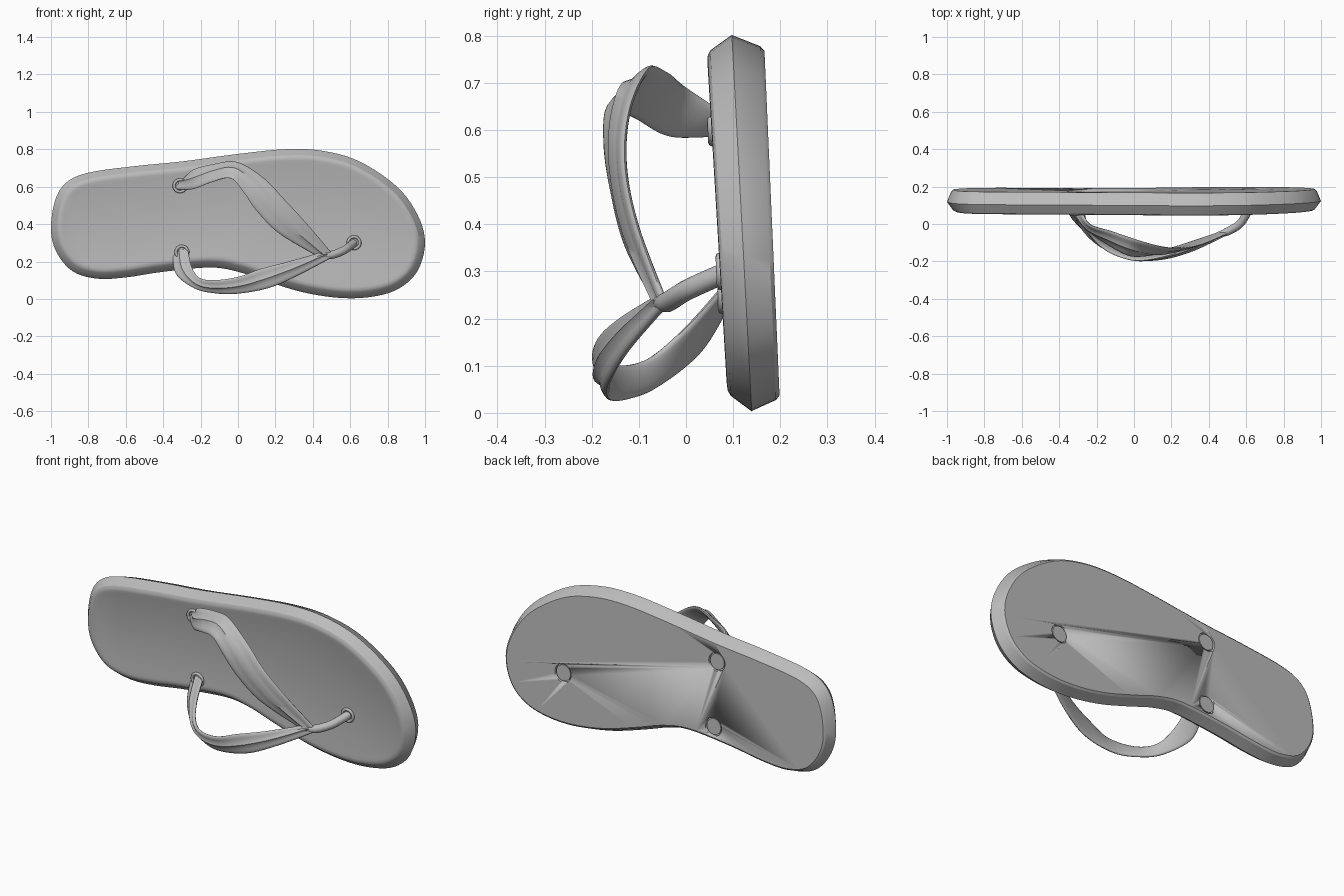
import bpy, bmesh, math
from mathutils import Vector

cube = bpy.data.objects.get("Cube")
if cube:
    bpy.data.objects.remove(cube, do_unlink=True)

grey = bpy.data.materials.new("rubber_grey")
grey.use_nodes = True
GREY = (0.5, 0.5, 0.5, 1)
grey.diffuse_color = GREY
grey.node_tree.nodes["Principled BSDF"].inputs["Base Color"].default_value = GREY


def spline(points, steps, closed=False):
    """Catmull-Rom curve through the points."""
    pts = [Vector(p) for p in points]
    n = len(pts)
    get = (lambda i: pts[i % n]) if closed else (lambda i: pts[max(0, min(n - 1, i))])
    out = []
    for i in range(n if closed else n - 1):
        a, b, c, d = (get(i + k) for k in (-1, 0, 1, 2))
        for s in range(steps):
            t = s / steps
            out.append(0.5 * (2 * b + (c - a) * t + (2 * a - 5 * b + 4 * c - d) * t ** 2
                              + (3 * b - a - 3 * c + d) * t ** 3))
    return out if closed else out + [pts[-1]]


def loft(name, rings, angle):
    """Skin closed rings of points and cap both ends."""
    bm = bmesh.new()
    loops = [[bm.verts.new(p) for p in ring] for ring in rings]
    n = len(loops[0])
    for r, s in zip(loops, loops[1:]):
        for i in range(n):
            bm.faces.new((r[i], r[(i + 1) % n], s[(i + 1) % n], s[i]))
    bm.faces.new(loops[0])
    bm.faces.new(loops[-1])
    bmesh.ops.recalc_face_normals(bm, faces=bm.faces)
    mesh = bpy.data.meshes.new(name)
    bm.to_mesh(mesh)
    bm.free()
    obj = bpy.data.objects.new(name, mesh)
    bpy.context.collection.objects.link(obj)
    return finish(obj, name, angle)


def finish(obj, name, angle):
    obj.name = name
    obj.data.materials.clear()
    obj.data.materials.append(grey)
    bpy.ops.object.select_all(action="DESELECT")
    obj.select_set(True)
    bpy.context.view_layer.objects.active = obj
    bpy.ops.object.shade_smooth_by_angle(angle=math.radians(angle))
    return obj


# Sole: footprint outline in x and z, stacked in inset rings through its thickness
outline = spline([(-1, .36), (-.98, .52), (-.92, .62), (-.8, .675), (-.55, .71), (-.3, .735),
                  (0, .775), (.25, .8), (.45, .792), (.65, .735), (.85, .6), (.96, .45),
                  (1, .3), (.96, .15), (.86, .055), (.72, .012), (.55, .005), (.35, .035),
                  (.15, .095), (0, .145), (-.15, .168), (-.4, .145), (-.6, .115),
                  (-.75, .108), (-.88, .145), (-.965, .24)], 5, True)


def front_y(z):
    return .042 + .048 * (1 - z / .8)


def back_y(z):
    return .165 + .035 * (1 - z / .8)


def sole_ring(inset, depth):
    ring = []
    n = len(outline)
    for i, p in enumerate(outline):
        t = (outline[(i + 1) % n] - outline[i - 1]).normalized()
        x, z = p.x + t.y * inset, p.y - t.x * inset
        ring.append((x, front_y(z) * (1 - depth) + back_y(z) * depth, z))
    return ring


sole = loft("sole", [sole_ring(*r) for r in
                     ((.075, .03), (.06, 0), (.045, .01), (.033, .06), (.004, .4), (0, .45),
                      (.003, .5), (.024, .93), (.034, 1))], 28)

# Anchor plugs under the sole: shallow round recess with a button inside
tilt = math.atan2(.035, .8)
anchors = {"toe": (.62, .3), "upper_heel": (-.31, .605), "lower_heel": (-.3, .25)}


def disc(name, x, z, radius, depth, shift):
    bpy.ops.mesh.primitive_cylinder_add(vertices=24, radius=radius, depth=depth,
                                        location=(x, back_y(z) + shift, z),
                                        rotation=(math.pi / 2 + tilt, 0, 0))
    return finish(bpy.context.object, name, 30)


for side, (x, z) in anchors.items():
    cutter = disc("recess_cutter", x, z, .05, .03, 0)
    cutter.hide_render = True
    cut = sole.modifiers.new("recess", "BOOLEAN")
    cut.object = cutter
    cut.solver = "EXACT"
    bpy.context.view_layer.objects.active = sole
    bpy.ops.object.modifier_apply(modifier=cut.name)
    bpy.data.objects.remove(cutter, do_unlink=True)
    disc(side + "_plug", x, z, .043, .02, -.013)
    # Low collar where the strap enters the foot bed
    bpy.ops.mesh.primitive_torus_add(major_radius=.032, minor_radius=.008, major_segments=24,
                                     minor_segments=8, location=(x, front_y(z), z),
                                     rotation=(math.pi / 2 + tilt, 0, 0))
    finish(bpy.context.object, side + "_collar", 60)


# Straps: bands between an outer and an inner edge, with a raised rib along the middle
def strap(name, outer, inner):
    a, b = spline(outer, 8), spline(inner, 8)
    mid = [(p + q) / 2 for p, q in zip(a, b)]
    rings = []
    last = len(mid) - 1
    for i, m in enumerate(mid):
        across = (b[i] - a[i]) / 2
        along = mid[min(i + 1, last)] - mid[max(i - 1, 0)]
        normal = along.cross(across).normalized()
        if normal.y > 0:
            normal = -normal
        ring = []
        for k in range(20):
            t = math.tau * k / 20
            lift = .011 * math.copysign(abs(math.sin(t)) ** .7, math.sin(t))
            if k == 5:
                lift += .007
            elif k in (4, 6):
                lift -= .002
            ring.append(m + across * math.cos(t) + normal * lift)
        rings.append(ring)
    return loft(name, rings, 50)


strap("upper_strap",
      [(-.29, .09, .63), (-.24, 0, .69), (-.12, -.04, .722), (0, -.08, .73),
       (.14, -.12, .645), (.25, -.13, .53), (.37, -.105, .4), (.51, -.045, .235)],
      [(-.36, .09, .59), (-.25, -.03, .585), (-.14, -.11, .625), (-.04, -.165, .645),
       (.03, -.172, .57), (.1, -.157, .47), (.22, -.125, .35), (.42, -.06, .23)])
strap("lower_strap",
      [(-.35, .09, .23), (-.33, .03, .13), (-.23, -.06, .055), (-.12, -.12, .03),
       (0, -.16, .028), (.17, -.165, .06), (.33, -.125, .13), (.51, -.045, .225)],
      [(-.27, .09, .28), (-.25, 0, .18), (-.21, -.08, .115), (-.13, -.15, .1),
       (0, -.193, .118), (.12, -.183, .16), (.27, -.14, .2), (.43, -.065, .245)])

# Toe post joining the straps to the sole
path = spline([(.44, -.06, .235), (.5, -.04, .235), (.57, .005, .262), (.62, .09, .3)], 8)
rings = []
for i, p in enumerate(path):
    d = (path[min(i + 1, len(path) - 1)] - path[max(i - 1, 0)]).normalized()
    u = d.cross(Vector((0, 0, 1))).normalized()
    v = d.cross(u)
    r = .012 + .01 * min(1, i / 8)
    rings.append([p + r * (u * math.cos(math.tau * k / 14) + v * math.sin(math.tau * k / 14))
                  for k in range(14)])
loft("toe_post", rings, 50)
